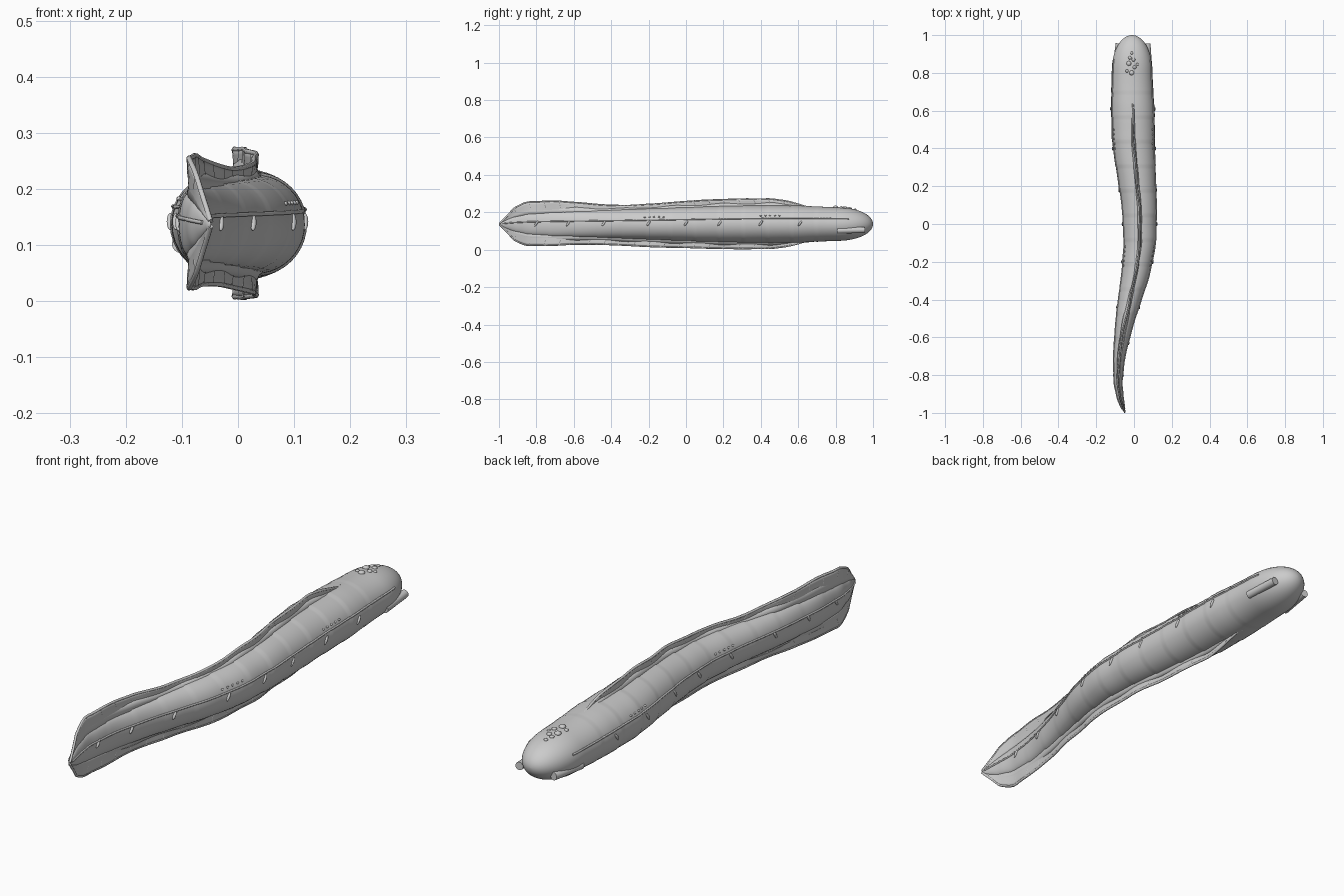
import bpy, bmesh, math
from mathutils import Vector

default_cube = bpy.data.objects.get("Cube")
if default_cube:
    bpy.data.objects.remove(default_cube, do_unlink=True)

grey = bpy.data.materials.new("soft grey skin")
grey.use_nodes = True
colour = (0.6, 0.6, 0.6, 1)
grey.diffuse_color = colour
grey.node_tree.nodes["Principled BSDF"].inputs["Base Color"].default_value = colour

# Stations in hundredths: y, centre x, half width, half height, dorsal top, ventral bottom
STATIONS = [
    (-100, -5, .2, .4, 14, 13.6),
    (-95, -6.5, 1.2, 2.8, 19, 8.5),
    (-90, -7.6, 1.7, 4.5, 23.5, 4),
    (-80, -8.3, 2.3, 6, 25.8, 2.2),
    (-60, -6.2, 4, 7, 25.5, 2.7),
    (-40, -2.2, 6.2, 7.6, 24, 2.5),
    (-20, 1.8, 8, 8.3, 24.5, 1.5),
    (0, 3, 9, 9, 26, 1),
    (20, 1.8, 10, 9.7, 27, .5),
    (40, 0, 11.2, 10, 27.3, .5),
    (50, -.4, 11.5, 10, 26.8, 1),
    (60, -.6, 11.5, 9.9, 24.6, 3),
    (66, -.8, 11.4, 9.7, 23, 4.5),
    (80, -1, 10.8, 9, 22, 5),
    (100, -1, 10.5, 8.8, 22, 5),
]
MID_Z = 0.137
FIN_END = 0.66
HEAD_START = 0.82


def sample(y, column):
    """Smooth interpolation through one column of the stations."""
    p = [(s[0] / 100, s[column] / 100) for s in STATIONS]
    last = len(p) - 1
    i = 0
    while i < last - 1 and y > p[i + 1][0]:
        i += 1

    def slope(k):
        a, b = p[max(k - 1, 0)], p[min(k + 1, last)]
        return (b[1] - a[1]) / (b[0] - a[0])
    width = p[i + 1][0] - p[i][0]
    t = (y - p[i][0]) / width
    start = p[i][1] + t * width * slope(i)
    end = p[i + 1][1] - (1 - t) * width * slope(i + 1)
    w = t * t * (3 - 2 * t)
    return start * (1 - w) + end * w


def surface(y, angle):
    """Point on the body; angle runs from the left side up over the back."""
    scale = 1
    if y > HEAD_START:
        t = min((y - HEAD_START) / (1 - HEAD_START), 1)
        scale = math.sqrt(max(1 - t * t, 0))
    elif y < 0.7:
        # Gently overlapping body segments
        scale = 0.985 + 0.02 * (((0.7 - y) / 0.13) % 1)
    return Vector((sample(y, 1) + sample(y, 2) * scale * math.cos(angle), y,
                   MID_Z + sample(y, 3) * scale * math.sin(angle)))


def spread(a, b, count):
    return [a + (b - a) * i / (count - 1) for i in range(count)]


def mesh_object(name, verts, faces):
    mesh = bpy.data.meshes.new(name)
    mesh.from_pydata(verts, [], faces)
    bm = bmesh.new()
    bm.from_mesh(mesh)
    bmesh.ops.recalc_face_normals(bm, faces=bm.faces)
    bm.to_mesh(mesh)
    bm.free()
    ob = bpy.data.objects.new(name, mesh)
    bpy.context.collection.objects.link(ob)
    mesh.materials.append(grey)
    mesh.shade_smooth()
    return ob


def loft(name, rows, closed):
    """Skin a grid of points, optionally as a closed capped tube."""
    n = len(rows[0])
    verts = [v for row in rows for v in row]
    faces = []
    for r in range(len(rows) - 1):
        for c in range(n if closed else n - 1):
            d = (c + 1) % n
            faces.append((r * n + c, r * n + d, (r + 1) * n + d, (r + 1) * n + c))
    if closed:
        faces += [tuple(range(n)), tuple(range(len(verts) - n, len(verts)))]
    return mesh_object(name, verts, faces)


def cords(name, paths, radius):
    curve = bpy.data.curves.new(name, "CURVE")
    curve.dimensions = "3D"
    curve.bevel_depth = radius
    curve.bevel_resolution = 1
    curve.use_fill_caps = True
    for path in paths:
        spline = curve.splines.new("POLY")
        spline.points.add(len(path) - 1)
        for point, co in zip(spline.points, path):
            point.co = (*co, 1)
    curve.materials.append(grey)
    ob = bpy.data.objects.new(name, curve)
    bpy.context.collection.objects.link(ob)


def bead(name, centre, size, tilt=0):
    bpy.ops.mesh.primitive_uv_sphere_add(segments=12, ring_count=8, location=centre)
    ob = bpy.context.object
    ob.name = name
    ob.scale = size
    ob.rotation_euler.x = tilt
    ob.data.materials.append(grey)
    bpy.ops.object.shade_smooth()


# Long tapering body with a rounded head
body_ys = spread(-1, HEAD_START, 169)
body_ys += [HEAD_START + (1 - HEAD_START) * math.sin(a)
            for a in spread(0.1, math.pi / 2 - 0.02, 14)]
ring = [2 * math.pi * i / 40 for i in range(40)]
loft("body", [[surface(y, a) for a in ring] for y in body_ys], True)

# Fins along the back and belly, with a corded rim and short rays
for name, column, sign in (("dorsal_fin", 4, 1), ("ventral_fin", 5, -1)):
    def fin_point(y, t):
        root = MID_Z + sign * sample(y, 3) * 0.85
        tip = sample(y, column) - sign * 0.003
        wave = 0.003 * math.sin(y * 24) * t
        return Vector((sample(y, 1) + wave, y, root + (tip - root) * t))

    fin_ys = spread(-0.995, FIN_END, 90)
    fin = loft(name, [[fin_point(y, t) for t in spread(0, 1, 6)] for y in fin_ys], False)
    thick = fin.modifiers.new("thickness", "SOLIDIFY")
    thick.thickness = 0.007
    thick.offset = 0
    cords(name + "_rim", [[fin_point(y, 1) for y in fin_ys]], 0.005)
    cords(name + "_rays", [[fin_point(y + 0.02 * (1 - t), t) for t in spread(0.5, 1, 4)]
                           for y in spread(-0.92, 0.52, 19)], 0.0045)
    # Soft fillet where the fin rises out of the body
    fillet = []
    for y in fin_ys:
        top = max(abs(fin_point(y, 1).z - MID_Z), 0.002)
        base = sample(y, 3)
        x = sample(y, 1)
        half = min(sample(y, 2) * 0.4, 0.02)
        z_root = MID_Z + sign * base * 0.88
        z_tip = MID_Z + sign * (base + max(top - base, 0) * 0.6)
        fillet.append([Vector((x - half, y, z_root)),
                       Vector((x - half * 0.3, y, (z_root + z_tip) / 2)),
                       Vector((x, y, z_tip)),
                       Vector((x + half * 0.3, y, (z_root + z_tip) / 2)),
                       Vector((x + half, y, z_root))])
    loft(name + "_root", fillet, True)

# Matching details on both flanks
for side, sign in (("left", 1), ("right", -1)):
    def flank(y, angle):
        return surface(y, angle if sign > 0 else math.pi - angle)

    cords(side + "_lateral_line",
          [[flank(y, 0.2 + 0.16 * (y + 1) / 2) for y in spread(-0.98, 0.87, 120)]], 0.004)
    for y in (-0.8, -0.63, -0.44, -0.2, 0, 0.18, 0.4, 0.61):
        bead(side + "_flank_pore", flank(y, 0.05), (0.006, 0.006, 0.018), -0.6)
    for start in (-0.22, 0.4):
        for y in spread(start, start + 0.1, 5):
            bead(side + "_flank_dot", flank(y, 0.47), (0.004, 0.006, 0.004))
    # Stubby tube under each cheek
    a = Vector((sign * 0.092 - 0.01, 0.81, 0.102))
    b = Vector((sign * 0.076 - 0.005, 0.955, 0.106))
    bpy.ops.mesh.primitive_cylinder_add(vertices=16, radius=0.016,
                                        depth=(b - a).length, location=(a + b) / 2)
    tube = bpy.context.object
    tube.name = side + "_cheek_tube"
    tube.rotation_euler = (b - a).to_track_quat("Z", "Y").to_euler()
    tube.data.materials.append(grey)
    bpy.ops.object.shade_smooth_by_angle()

# Cluster of round studs on the crown
for x, y, r in ((0, .905, .008), (-.01, .88, .009), (.01, .87, .01), (-.015, .85, .013),
                (.015, .83, .01), (0, .80, .013), (-.025, .81, .008), (.03, .845, .007)):
    angle = math.acos((x - 0.002) / sample(y, 2))
    bead("crown_stud", surface(y, angle), (r, r, r * 0.7))
